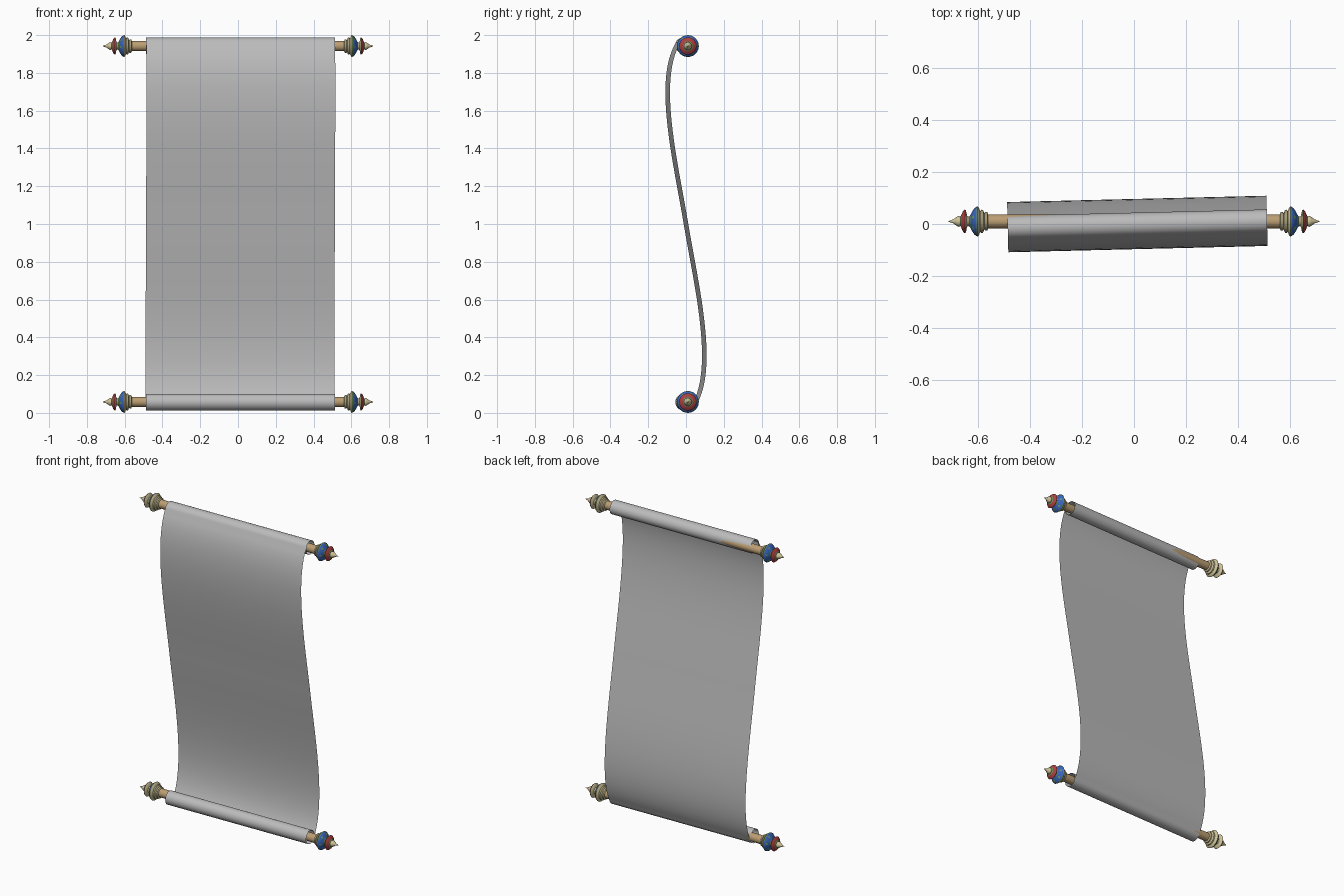
import bpy, bmesh, math
from mathutils import Vector, Matrix
from mathutils.geometry import interpolate_bezier

cube = bpy.data.objects.get("Cube")
if cube:
    bpy.data.objects.remove(cube, do_unlink=True)


def material(name, rgb):
    m = bpy.data.materials.new(name)
    m.use_nodes = True
    m.diffuse_color = (*rgb, 1)
    node = m.node_tree.nodes["Principled BSDF"]
    node.inputs["Base Color"].default_value = (*rgb, 1)
    node.inputs["Roughness"].default_value = 0.8
    return m


PAPER = material("grey paper", (0.5, 0.5, 0.5))
WOOD = material("tan wood", (0.5, 0.34, 0.17))
CREAM = material("cream", (0.62, 0.55, 0.32))
BLUE = material("blue paint", (0.04, 0.13, 0.5))
RED = material("red paint", (0.42, 0.05, 0.05))
GREEN = material("green paint", (0.16, 0.3, 0.1))
PAINTS = [CREAM, BLUE, RED, GREEN]


def finish(bm, name, mats, angle=40):
    mesh = bpy.data.meshes.new(name)
    bm.to_mesh(mesh)
    bm.free()
    for m in mats:
        mesh.materials.append(m)
    ob = bpy.data.objects.new(name, mesh)
    bpy.context.collection.objects.link(ob)
    bpy.ops.object.select_all(action="DESELECT")
    ob.select_set(True)
    bpy.context.view_layer.objects.active = ob
    bpy.ops.object.shade_smooth_by_angle(angle=math.radians(angle))
    return ob


ROD_Y, TOP_Z, LOW_Z = 0.01, 1.942, 0.058

# Paper: an S-shaped sheet whose two ends curl round the rods
half = [p.xy for p in interpolate_bezier(
    Vector((0, 1, 0)), Vector((-0.055, 1.33, 0)),
    Vector((-0.16, 1.75, 0)), Vector((-0.046, 1.952, 0)), 24)]
CURL = 40
for i in range(1, CURL + 1):
    t = i / CURL
    a = math.radians(167 - 385 * t)
    r = 0.047 - 0.007 * t
    half.append(Vector((r * math.cos(a), TOP_Z + r * math.sin(a))))
path = [Vector((-p.x, 2 - p.y)) for p in reversed(half[1:])] + half

bm = bmesh.new()
rows = [[bm.verts.new((x, p.x, p.y)) for x in (-0.5, 0.5)] for p in path]
for a, b in zip(rows, rows[1:]):
    bm.faces.new((a[0], a[1], b[1], b[0]))
bm.transform(Matrix.Translation((0.013, 0, 0)) @ Matrix.Rotation(math.radians(1.4), 4, "Z"))
finish(bm, "paper_sheet", [PAPER], 60)

# Finial profile: distance from the middle, radius, paint of the band leading to the next point
PROFILE = [
    (0.562, 0.027, 0), (0.566, 0.036, 0), (0.574, 0.036, 0), (0.577, 0.031, 0),
    (0.582, 0.044, 0), (0.589, 0.045, 0), (0.593, 0.040, 0), (0.598, 0.054, 0),
    (0.603, 0.058, 3), (0.608, 0.056, 1), (0.616, 0.050, 1), (0.624, 0.038, 1),
    (0.630, 0.026, 3), (0.636, 0.018, 0), (0.643, 0.020, 0), (0.648, 0.043, 0),
    (0.652, 0.046, 2), (0.659, 0.040, 2), (0.665, 0.026, 3), (0.669, 0.018, 0),
    (0.676, 0.021, 0), (0.684, 0.017, 0), (0.696, 0.008, 0), (0.716, 0.001, 0)]
SIDES = 24


def finial(name, side, z):
    bm = bmesh.new()
    rings = []
    for d, r, _ in PROFILE:
        angles = [math.tau * i / SIDES for i in range(SIDES)]
        rings.append([bm.verts.new((side * d, ROD_Y + r * math.cos(a), z + r * math.sin(a)))
                      for a in angles])
    for k in range(len(rings) - 1):
        for i in range(SIDES):
            j = (i + 1) % SIDES
            f = bm.faces.new((rings[k][i], rings[k][j], rings[k + 1][j], rings[k + 1][i]))
            f.material_index = PROFILE[k][2]
            # green spots round the middle of the blue band
            if k == 10 and i % 4 == 0:
                f.material_index = 3
    bm.faces.new(rings[-1])
    bmesh.ops.recalc_face_normals(bm, faces=bm.faces)
    finish(bm, name, PAINTS, 50)


# Rods with a finial on each end
for label, z in (("top", TOP_Z), ("bottom", LOW_Z)):
    bm = bmesh.new()
    place = Matrix.Translation((0, ROD_Y, z)) @ Matrix.Rotation(math.pi / 2, 4, "Y")
    bmesh.ops.create_cone(bm, cap_ends=True, segments=SIDES, radius1=0.027,
                          radius2=0.027, depth=1.14, matrix=place)
    finish(bm, label + "_rod", [WOOD])
    finial(label + "_left_finial", 1, z)
    finial(label + "_right_finial", -1, z)
